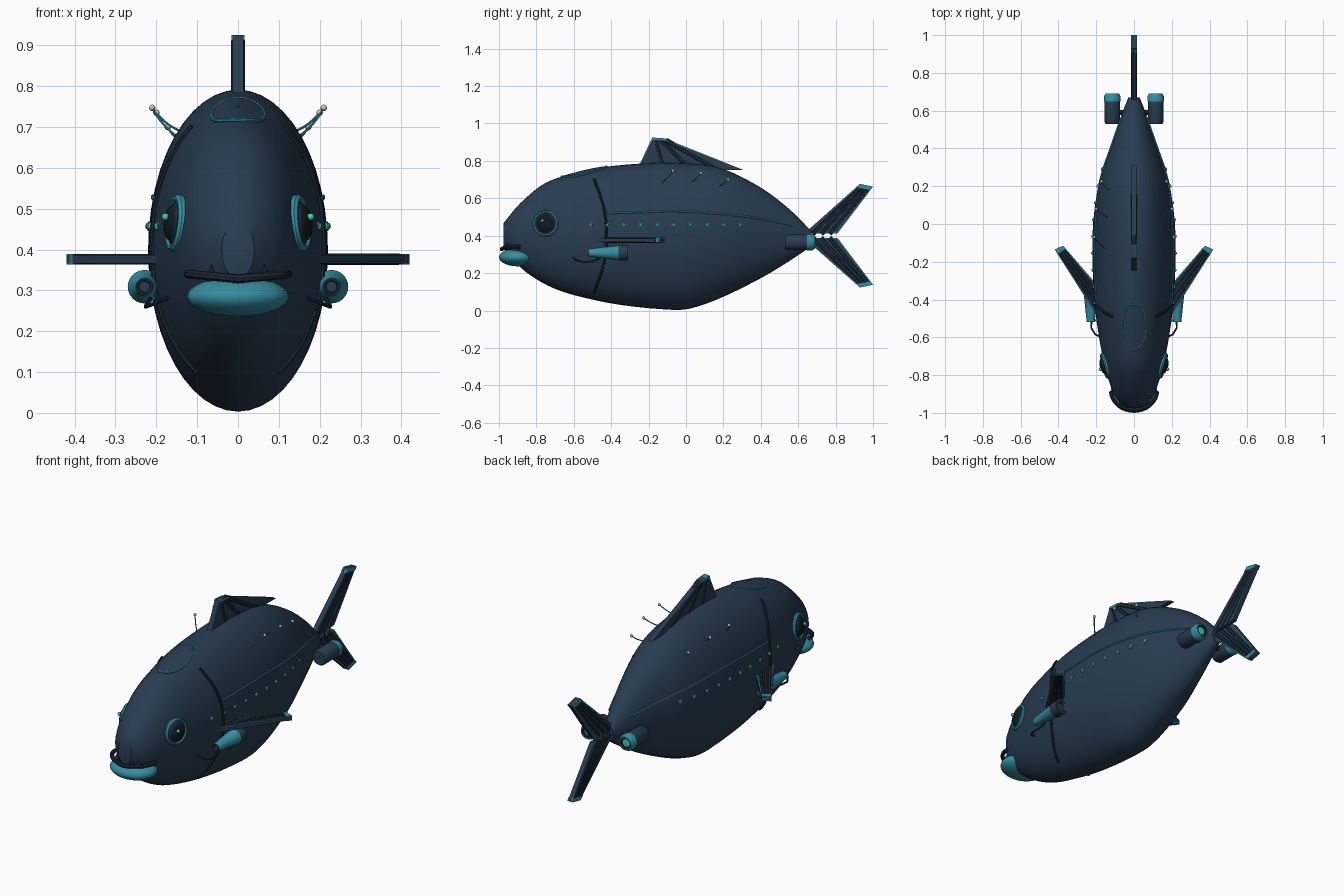
import bpy, bmesh, math
from mathutils import Vector

if "Cube" in bpy.data.objects:
    bpy.data.objects.remove(bpy.data.objects["Cube"])

def mat(name, c):
    m = bpy.data.materials.new(name)
    m.diffuse_color = (*c, 1)
    m.use_nodes = True
    m.node_tree.nodes["Principled BSDF"].inputs["Base Color"].default_value = m.diffuse_color
    return m

NAVY = mat("navy hull", (.021, .046, .082))
DARK = mat("dark trim", (.010, .022, .036))
TEAL = mat("teal trim", (.036, .27, .36))
GREEN = mat("green glow", (.06, .62, .38))
CREAM = mat("cream bulb", (.62, .56, .42))
BLACK = mat("black glass", (.006, .010, .014))

# ---------- helpers ----------
def finish(name, bm, mats, angle=40):
    bmesh.ops.recalc_face_normals(bm, faces=bm.faces)
    me = bpy.data.meshes.new(name)
    bm.to_mesh(me)
    bm.free()
    for m in mats:
        me.materials.append(m)
    ob = bpy.data.objects.new(name, me)
    bpy.context.collection.objects.link(ob)
    bpy.ops.object.select_all(action='DESELECT')
    ob.select_set(True)
    bpy.context.view_layer.objects.active = ob
    bpy.ops.object.shade_smooth_by_angle(angle=math.radians(angle))
    return ob

def bridge(bm, rings, ids=None, closed=False):
    n = len(rings[0])
    last = len(rings) if closed else len(rings) - 1
    for i in range(last):
        a, b = rings[i], rings[(i + 1) % len(rings)]
        for k in range(n):
            f = bm.faces.new((a[k], a[(k + 1) % n], b[(k + 1) % n], b[k]))
            f.material_index = ids[i] if ids else 0

def lathe(name, origin, axis, profile, ids, mats, n=24):
    """Revolve (distance along axis, radius) points; ids colour each segment."""
    bm = bmesh.new()
    q = Vector((0, 0, 1)).rotation_difference(Vector(axis))
    o = Vector(origin)
    rings = [[bm.verts.new(o + q @ Vector((r * math.cos(2 * math.pi * k / n),
              r * math.sin(2 * math.pi * k / n), t))) for k in range(n)] for t, r in profile]
    bridge(bm, rings, ids)
    bmesh.ops.remove_doubles(bm, verts=bm.verts, dist=1e-5)
    return finish(name, bm, mats)

def tube(name, pts, r, m, closed=False, n=8):
    bm = bmesh.new()
    pts = [Vector(p) for p in pts]
    rings, N = [], len(pts)
    for i, p in enumerate(pts):
        a = pts[(i - 1) % N] if closed or i else p
        b = pts[(i + 1) % N] if closed or i < N - 1 else p
        d = (b - a).normalized()
        u = d.cross(Vector((.31, .17, .93))).normalized()
        v = d.cross(u)
        rings.append([bm.verts.new(p + r * (u * math.cos(2 * math.pi * k / n) + v * math.sin(2 * math.pi * k / n)))
                      for k in range(n)])
    bridge(bm, rings, closed=closed)
    if not closed:
        bm.faces.new(rings[0])
        bm.faces.new(rings[-1])
    return finish(name, bm, [m])

def ball(name, loc, scale, m, seg=24):
    bm = bmesh.new()
    bmesh.ops.create_uvsphere(bm, u_segments=seg, v_segments=seg // 2, radius=1)
    for v in bm.verts:
        v.co = Vector([a * b for a, b in zip(v.co, scale)]) + Vector(loc)
    return finish(name, bm, [m], 60)

def spline(table, x):
    """Smooth curve through (x, value) points."""
    n = len(table)
    x = min(max(x, table[0][0]), table[-1][0])
    i = max(k for k in range(n - 1) if table[k][0] <= x)
    def slope(k):
        a, b = table[max(k - 1, 0)], table[min(k + 1, n - 1)]
        return (b[1] - a[1]) / (b[0] - a[0])
    (x0, p), (x1, q) = table[i], table[i + 1]
    h = x1 - x0
    t = (x - x0) / h
    return ((2*t**3 - 3*t*t + 1) * p + (t**3 - 2*t*t + t) * h * slope(i)
            + (3*t*t - 2*t**3) * q + (t**3 - t*t) * h * slope(i + 1))

# ---------- hull shape: top, bottom and half width along y ----------
TOP = [(-.975, .468), (-.89, .57), (-.755, .68), (-.59, .735), (-.45, .765), (-.25, .785), (-.05, .79),
       (.18, .762), (.395, .66), (.555, .54), (.67, .425)]
BOT = [(-.975, .33), (-.915, .26), (-.835, .19), (-.71, .12), (-.57, .075), (-.35, .03), (-.08, .004),
       (.02, .01), (.18, .065), (.395, .17), (.53, .25), (.67, .342)]
WID = [(-.975, .04), (-.93, .09), (-.87, .12), (-.75, .155), (-.6, .185), (-.4, .21), (-.15, .22), (.02, .215),
       (.2, .19), (.3, .165), (.4, .13), (.5, .095), (.6, .058), (.67, .03)]

def hull(y, z, s=1, lift=0.0):
    """Point on the hull side and its outward normal."""
    def x_at(y, z):
        t, b = spline(TOP, y), spline(BOT, y)
        return spline(WID, y) * math.sqrt(max(0, 1 - ((z - (t + b) / 2) / ((t - b) / 2)) ** 2))
    e = .004
    nrm = Vector((1, -(x_at(y + e, z) - x_at(y - e, z)) / (2 * e),
                  -(x_at(y, z + e) - x_at(y, z - e)) / (2 * e))).normalized()
    p = Vector((x_at(y, z), y, z)) + nrm * lift
    return Vector((s * p.x, p.y, p.z)), Vector((s * nrm.x, nrm.y, nrm.z))

bm = bmesh.new()
rings = []
for i in range(57):
    y = -.975 + 1.645 * i / 56
    t, b, w = spline(TOP, y), spline(BOT, y), spline(WID, y)
    rings.append([bm.verts.new((w * math.cos(a), y, (t + b) / 2 + (t - b) / 2 * math.sin(a)))
                  for a in [2 * math.pi * k / 48 for k in range(48)]])
bridge(bm, rings)
bm.faces.new(rings[0])
bm.faces.new(rings[-1])
finish("hull", bm, [NAVY], 40)

# ---------- fins: plate with teal border, teal tip and ribs ----------
def plate(name, pts, place, half, mats, border=0):
    bm = bmesh.new()
    a = [bm.verts.new(place(u, v, -half)) for u, v in pts]
    b = [bm.verts.new(place(u, v, half)) for u, v in pts]
    bridge(bm, [a, b])
    big = [bm.faces.new(a), bm.faces.new(b)]
    bmesh.ops.recalc_face_normals(bm, faces=bm.faces)
    if border:
        for f in bmesh.ops.inset_individual(bm, faces=big, thickness=border)['faces']:
            f.material_index = 1
    return finish(name, bm, mats, 30)

def fin(name, quad, place, half):
    r0, t0, t1, r1 = [Vector(p) for p in quad]
    plate(name, quad, place, half, [NAVY, TEAL], .006)
    plate(name + "_tip", [t0, t1, t1.lerp(r1, .07), t0.lerp(r0, .07)], place, half + .003, [TEAL])
    for t in (.25, .5, .75):
        a, b = r0.lerp(r1, t), t0.lerp(t1, t)
        tube(name + "_rib", [place(*a, 0), place(*a.lerp(b, .93), 0)], half + .004, DARK)

upright = lambda u, v, t: Vector((t, u, v))
fin("dorsal_fin", [(-.26, .755), (-.18, .925), (-.115, .92), (.31, .75)], upright, .013)
fin("upper_tail_fin", [(.63, .41), (.93, .677), (1.0, .662), (.81, .412)], upright, .013)
fin("lower_tail_fin", [(.63, .388), (.93, .123), (1.0, .138), (.81, .388)], upright, .013)

# ---------- mouth ----------
ball("lower_lip", (0, -.897, .285), (.125, .103, .049), TEAL, 32)
tube("upper_lip", [(.122 * math.sin(a), -.885 - .1 * math.cos(a), .328 + .012 * abs(math.sin(a)))
                   for a in [math.radians(-90 + 10 * k) for k in range(19)]], .011, DARK)

# ---------- hatch on the brow ----------
def hatch_point(a, f=1, lift=.002):
    x, y = .065 * f * math.cos(a), -.545 + .12 * f * math.sin(a)
    t, b, w = spline(TOP, y), spline(BOT, y), spline(WID, y)
    return Vector((x, y, (t + b) / 2 + (t - b) / 2 * math.sqrt(1 - (x / w) ** 2) + lift))
angles = [2 * math.pi * k / 40 for k in range(40)]
tube("hatch_rim", [hatch_point(a) for a in angles], .005, TEAL, True)
bm = bmesh.new()
bridge(bm, [[bm.verts.new(hatch_point(a, f, .004)) for a in angles] for f in (1, .7, .4, .05)])
finish("hatch_cover", bm, [NAVY])

# ---------- parts on both sides ----------
for s, side in ((1, "left"), (-1, "right")):
    fin(side + "_pectoral_fin", [(.18, -.34), (.375, -.115), (.42, -.135), (.2, -.48)],
        lambda u, v, t: Vector((s * u, v, .376 + t)), .010)

    # fang
    lathe(side + "_fang", (s * .065, -.955, .325), (0, 0, 1), [(0, .014), (.04, 0)], [0], [DARK], 12)

    # eye: teal rim, dark socket, glass dome, glint
    p, n = hull(-.75, .465, s)
    lathe(side + "_eye", p - n * .012, n,
          [(0, .070), (.016, .070), (.023, .064), (.023, .058), (.017, .054), (.022, .046), (.026, .044),
           (.034, .034), (.039, .018), (.040, 0)], [0, 0, 0, 0, 1, 1, 2, 2, 2], [TEAL, DARK, BLACK], 32)
    q = p + n * .027 + Vector((0, -.012, .012))
    ball(side + "_eye_glint", q, (.009, .009, .009), GREEN, 12)

    # portholes
    for i in range(10):
        p, n = hull(-.51 + .0889 * i, .457, s)
        lathe(side + "_porthole", p - n * .004, n, [(0, .012), (.007, .012), (.007, .009), (.012, .006), (.014, 0)],
              [0, 0, 1, 1], [TEAL, GREEN], 12)

    # side stripe and gill seam
    stripe = [(-.42, .52), (-.25, .525), (-.05, .53), (.2, .515), (.4, .49), (.57, .455)]
    tube(side + "_stripe", [hull(y, spline(stripe, y), s, .001)[0] for y in
                            [-.42 + .99 * k / 32 for k in range(33)]], .005, TEAL)
    gill = [(.10, -.49), (.25, -.44), (.4, -.425), (.55, -.44), (.70, -.49)]
    tube(side + "_gill_seam", [hull(spline(gill, z), z, s, .002)[0] for z in
                               [.10 + .6 * k / 24 for k in range(25)]], .007, DARK)

    # front pod with feed pipe
    lathe(side + "_front_pod", (s * .229, -.52, .309), (0, 1, 0),
          [(.012, 0), (.012, .013), (0, .015), (0, .021), (.155, .038), (.16, .041), (.21, .041), (.21, .028),
           (.195, .026), (.195, 0)], [1, 1, 2, 0, 0, 1, 1, 1, 1], [TEAL, NAVY, DARK])
    tube(side + "_pod_pipe", [(s * .17, -.60, .282), (s * .205, -.585, .268), (s * .226, -.55, .26),
                              (s * .225, -.50, .262), (s * .215, -.46, .28)], .005, DARK)

    # rear thruster
    lathe(side + "_thruster", (s * .115, .53, .366), (0, 1, 0),
          [(0, 0), (0, .036), (.01, .042), (.118, .042), (.118, .044), (.145, .044), (.160, .036), (.160, .030),
           (.150, .028), (.150, .020), (.154, 0)], [0, 0, 0, 1, 1, 1, 1, 2, 2, 3], [NAVY, TEAL, DARK, GREEN])
    tube(side + "_thruster_strut", [(s * .03, .59, .37), (s * .10, .59, .368)], .014, DARK)

    # whisker antennae with bulbs
    for base, tip in (((-.13, .68), (.21, -.07, .747)), ((.035, .69), (.20, .08, .735)), ((.18, .665), (.172, .225, .70))):
        b = hull(*base, s)[0]
        t = Vector((s * tip[0], tip[1], tip[2]))
        mid = b.lerp(t, .5) + Vector((s * .006, 0, -.008))
        pts = [b.lerp(mid, k / 6).lerp(mid.lerp(t, k / 6), k / 6) for k in range(7)]
        tube(side + "_antenna", pts, .003, TEAL, n=6)
        ball(side + "_antenna_bulb", t, (.008, .008, .008), CREAM, 12)
